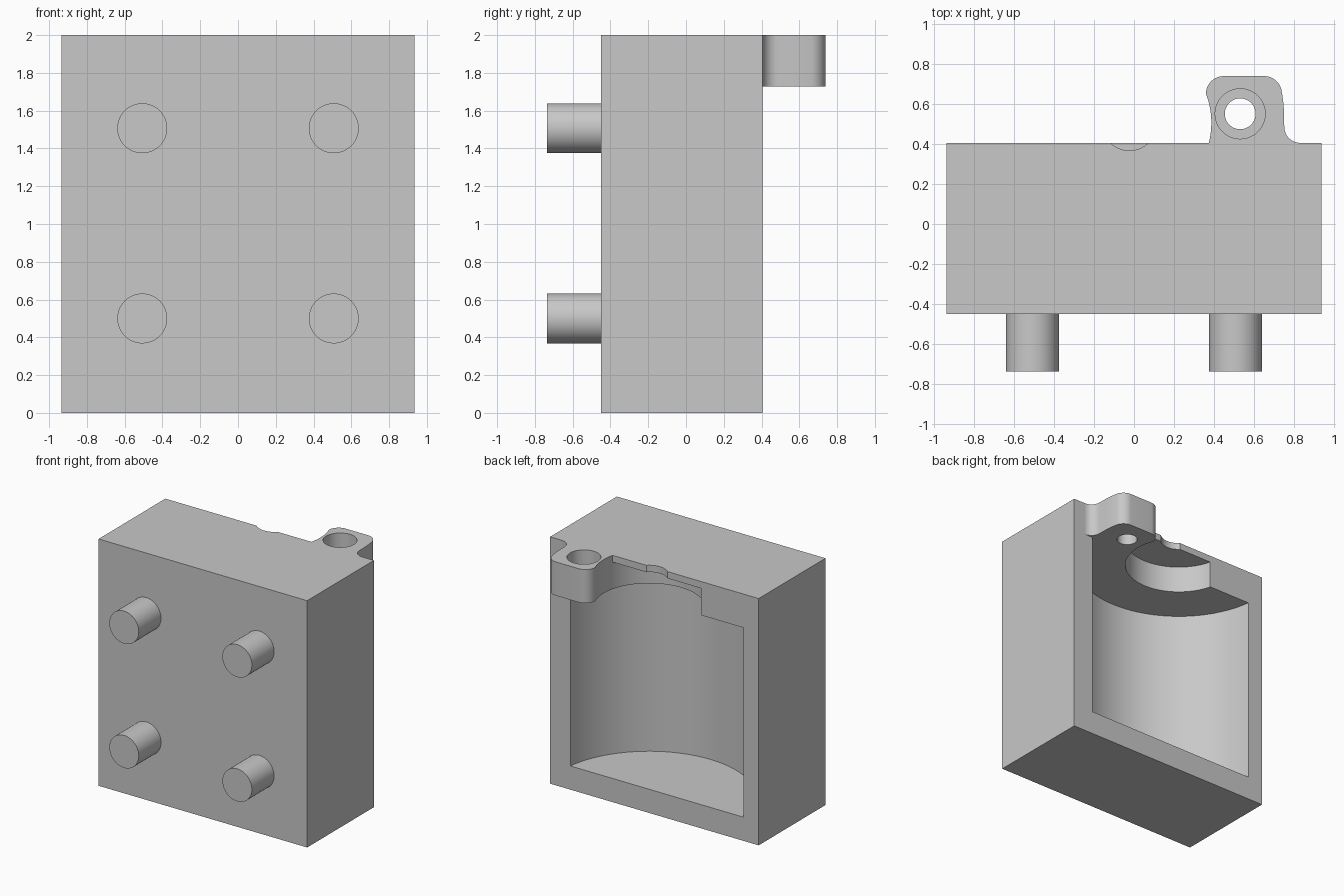
import bpy, bmesh
from math import radians, cos, sin, pi
from mathutils import Matrix

if "Cube" in bpy.data.objects:
    bpy.data.objects.remove(bpy.data.objects["Cube"], do_unlink=True)

GREY = (0.58, 0.58, 0.58, 1)
mat = bpy.data.materials.new("light grey")
mat.use_nodes = True
mat.diffuse_color = GREY
mat.node_tree.nodes["Principled BSDF"].inputs["Base Color"].default_value = GREY

HALF_W, FRONT, BACK, TOP = 0.935, -0.45, 0.405, 2.0
FLOOR, CEILING, LID = 0.192, 1.727, 1.945
AXIS = (-0.023, BACK + 0.1)      # vertical axis shared by the round cavities
NECK_R = 0.409
LUG_HOLE = (0.53, 0.55)


def finish(bm, name):
    bmesh.ops.recalc_face_normals(bm, faces=bm.faces[:])
    mesh = bpy.data.meshes.new(name)
    bm.to_mesh(mesh)
    bm.free()
    mesh.materials.append(mat)
    obj = bpy.data.objects.new(name, mesh)
    bpy.context.collection.objects.link(obj)
    return obj


def prism(name, outline, z0, z1):
    bm = bmesh.new()
    face = bm.faces.new([bm.verts.new((x, y, z0)) for x, y in outline])
    top = bmesh.ops.extrude_face_region(bm, geom=[face])["geom"]
    verts = [v for v in top if isinstance(v, bmesh.types.BMVert)]
    bmesh.ops.translate(bm, verts=verts, vec=(0, 0, z1 - z0))
    return finish(bm, name)


def arc(center, r, a0, a1, steps=12):
    angles = [radians(a0 + (a1 - a0) * i / steps) for i in range(steps + 1)]
    return [(center[0] + r * cos(a), center[1] + r * sin(a)) for a in angles]


def column(name, center, r, z0, z1, sides=96):
    return prism(name, arc(center, r, 0, 360, sides)[:-1], z0, z1)


def combine(target, tool, operation):
    mod = target.modifiers.new("shape", "BOOLEAN")
    mod.operation, mod.object, mod.solver = operation, tool, "EXACT"
    bpy.ops.object.select_all(action="DESELECT")
    bpy.context.view_layer.objects.active = target
    target.select_set(True)
    bpy.ops.object.modifier_apply(modifier=mod.name)
    bpy.data.objects.remove(tool, do_unlink=True)


def smooth(obj):
    bpy.ops.object.select_all(action="DESELECT")
    bpy.context.view_layer.objects.active = obj
    obj.select_set(True)
    bpy.ops.object.shade_smooth_by_angle(angle=radians(30))


# Block with a main cavity, a narrower neck cavity and a small pouring notch
block = prism("mold_block", [(-HALF_W, FRONT), (HALF_W, FRONT),
                             (HALF_W, BACK), (-HALF_W, BACK)], 0, TOP)
for name, r, z0, z1 in (("main_cutter", 0.783, FLOOR, CEILING),
                        ("neck_cutter", NECK_R, CEILING - 0.1, LID),
                        ("notch_cutter", 0.138, LID - 0.1, TOP + 0.1)):
    combine(block, column(name, AXIS, r, z0, z1), "DIFFERENCE")

# Lug on the back: its inner side follows the neck, its outer side is filleted
outline = (arc(AXIS, NECK_R, -14.15, 18.5)
           + arc((0.447, 0.65), 0.088, 180, 90)
           + arc((0.65, 0.65), 0.088, 90, 10)
           + [(0.744, 0.62), (0.749, 0.56)]
           + arc((0.83, BACK + 0.08), 0.08, 180, 270))
lug = prism("lug", outline, CEILING, TOP)

# Stepped screw hole through the lug
combine(lug, column("bore_cutter", LUG_HOLE, 0.077, CEILING - 0.1, TOP + 0.1, 48), "DIFFERENCE")
combine(lug, column("counterbore_cutter", LUG_HOLE, 0.125, TOP - 0.16, TOP + 0.1, 48), "DIFFERENCE")
combine(block, lug, "UNION")
smooth(block)

# Four round pegs on the front
for side, x in (("right", -0.507), ("left", 0.507)):
    for level, z in (("lower", 0.5), ("upper", 1.507)):
        bm = bmesh.new()
        bmesh.ops.create_cone(bm, cap_ends=True, segments=64, radius1=0.132, radius2=0.132,
                              depth=0.295,
                              matrix=Matrix.Translation((x, -0.5875, z)) @ Matrix.Rotation(pi / 2, 4, "X"))
        smooth(finish(bm, f"{level}_{side}_peg"))
